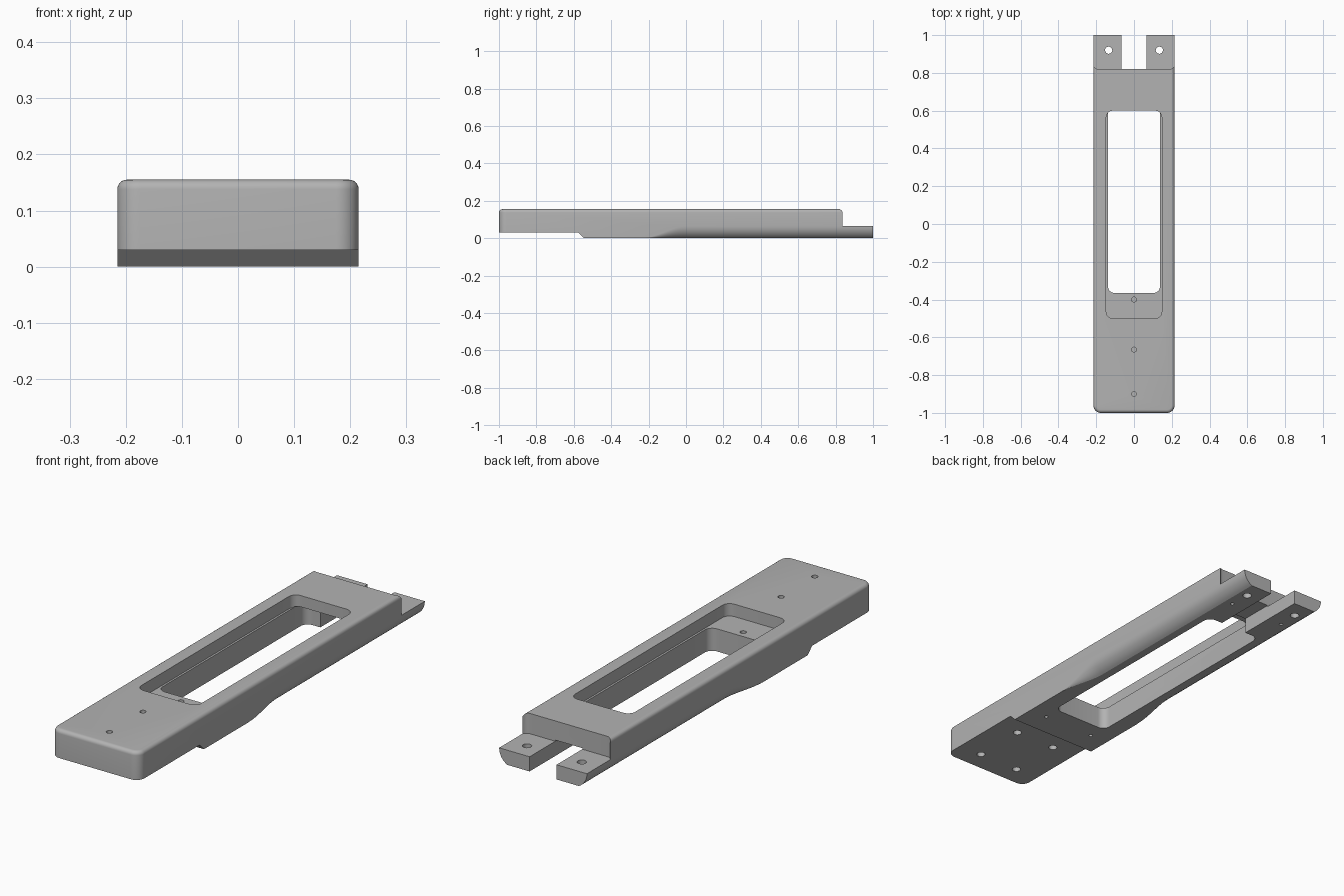
import bpy, bmesh, math
from mathutils import Vector

cube = bpy.data.objects.get("Cube")
if cube:
    bpy.data.objects.remove(cube)

W, TOP, TAB = 0.215, 0.155, 0.065   # half width, full height, tab height

grey = bpy.data.materials.new("mid grey")
grey.use_nodes = True
color = (0.45, 0.45, 0.45, 1)
grey.diffuse_color = color
grey.node_tree.nodes["Principled BSDF"].inputs["Base Color"].default_value = color


def make(name, bm):
    bmesh.ops.recalc_face_normals(bm, faces=bm.faces)
    mesh = bpy.data.meshes.new(name)
    bm.to_mesh(mesh)
    bm.free()
    obj = bpy.data.objects.new(name, mesh)
    bpy.context.collection.objects.link(obj)
    mesh.materials.append(grey)
    return obj


def loft(name, rings):
    """Skin a row of equal rings and close both ends."""
    bm = bmesh.new()
    rows = [[bm.verts.new(p) for p in ring] for ring in rings]
    n = len(rows[0])
    for a, b in zip(rows, rows[1:]):
        for i in range(n):
            j = (i + 1) % n
            bm.faces.new((a[i], a[j], b[j], b[i]))
    bm.faces.new(rows[0])
    bm.faces.new(rows[-1])
    return make(name, bm)


def rounded_box(name, hw, y0, y1, z0, z1, r, steps=8):
    """Box centred on x with rounded upright corners."""
    plan = []
    corners = ((hw - r, y1 - r), (r - hw, y1 - r), (r - hw, y0 + r), (hw - r, y0 + r))
    for q, (cx, cy) in enumerate(corners):
        for i in range(steps + 1):
            a = (q + i / steps) * math.pi / 2
            plan.append((cx + r * math.cos(a), cy + r * math.sin(a)))
    return loft(name, [[(x, y, z) for x, y in plan] for z in (z0, z1)])


def hole(x, y, r, z0, z1):
    ring = [(x + r * math.cos(math.tau * i / 24), y + r * math.sin(math.tau * i / 24)) for i in range(24)]
    return loft("hole_cutter", [[(px, py, z) for px, py in ring] for z in (z0, z1)])


# Main block: rounded front corners, then a softened top rim
bm = bmesh.new()
bmesh.ops.create_cube(bm, size=1)
for v in bm.verts:
    v.co = Vector((v.co.x * 2 * W, v.co.y * 2, (v.co.z + 0.5) * TOP))
front = [e for e in bm.edges if all(v.co.y < -0.9 for v in e.verts)
         and abs(e.verts[0].co.x - e.verts[1].co.x) < 0.01]
bmesh.ops.bevel(bm, geom=front, offset=0.04, segments=10, profile=0.5, affect='EDGES')
rim = [e for e in bm.edges if all(v.co.z > TOP - 0.001 for v in e.verts)
       and not all(v.co.y > 0.99 for v in e.verts)]
bmesh.ops.bevel(bm, geom=rim, offset=0.017, segments=6, profile=0.5, affect='EDGES')
body = make("handle_body", bm)

cutters = []

# Raised underside at the front
step = [(-1.2, -0.1), (-1.2, 0.03), (-0.575, 0.03), (-0.545, 0), (-0.545, -0.1)]
cutters.append(loft("front_step_cutter", [[(x, y, z) for y, z in step] for x in (-0.4, 0.4)]))

# Rounded lower edges that fade in along both sides
def edge_ring(side, y, s):
    pts = [(0.3, -0.05), (0.3, TAB * s)]
    r, span = 0.073, math.asin(TAB / 0.073)
    for i in range(9):
        a = span * i / 8
        pts.append((W - s * r * (1 - math.cos(a)), s * (TAB - r * math.sin(a))))
    pts.append((pts[-1][0] - 0.01 * s, -0.05))
    return [(side * x, y, z) for x, z in pts]

for side in (-1, 1):
    rings = []
    for i in range(17):
        t = i / 16
        rings.append(edge_ring(side, -0.23 + 0.23 * t, 0.03 + 0.97 * t * t * (3 - 2 * t)))
    rings.append(edge_ring(side, 1.2, 1))
    cutters.append(loft("lower_edge_cutter", rings))

# Rear shelf, slot between the tabs, and the two-level window
cutters.append(rounded_box("rear_shelf_cutter", W + 0.003, 0.82, 1.3, TAB, 0.4, 0.03))
cutters.append(rounded_box("tab_slot_cutter", 0.066, 0.5, 1.3, -0.1, 0.07, 0.01))
cutters.append(rounded_box("lower_window_cutter", 0.138, -0.365, 0.67, -0.1, 0.105, 0.035))
cutters.append(rounded_box("upper_window_cutter", 0.147, -0.5, 0.6, 0.1, 0.4, 0.035))

# Screw holes on the centre line, from above
for y in (-0.9, -0.665):
    cutters.append(hole(0, y, 0.013, 0.1, 0.3))
cutters.append(hole(0, -0.4, 0.013, 0.04, 0.13))

# Mirrored holes: tabs, front underside, and small pilot holes
for side in (-1, 1):
    cutters.append(hole(side * 0.134, 0.92, 0.019, -0.1, 0.2))
    for y in (-0.91, -0.665):
        cutters.append(hole(side * 0.1, y, 0.018, -0.1, 0.08))
    for x, y in ((0.125, -0.44), (0.137, 0.825)):
        cutters.append(hole(side * x, y, 0.008, -0.1, 0.04))

# Cut everything, bake the result and drop the cutters
for c in cutters:
    c.hide_render = True
    mod = body.modifiers.new("cut", 'BOOLEAN')
    mod.operation, mod.solver, mod.object = 'DIFFERENCE', 'EXACT', c
bpy.context.view_layer.update()
graph = bpy.context.evaluated_depsgraph_get()
baked = bpy.data.meshes.new_from_object(body.evaluated_get(graph))
body.modifiers.clear()
body.data = baked
baked.materials.clear()
baked.materials.append(grey)
for p in baked.polygons:
    p.material_index = 0
for c in cutters:
    bpy.data.objects.remove(c)

# Smooth shading with crisp machined edges
bpy.ops.object.select_all(action='DESELECT')
body.select_set(True)
bpy.context.view_layer.objects.active = body
bpy.ops.object.shade_smooth_by_angle(angle=math.radians(30))
